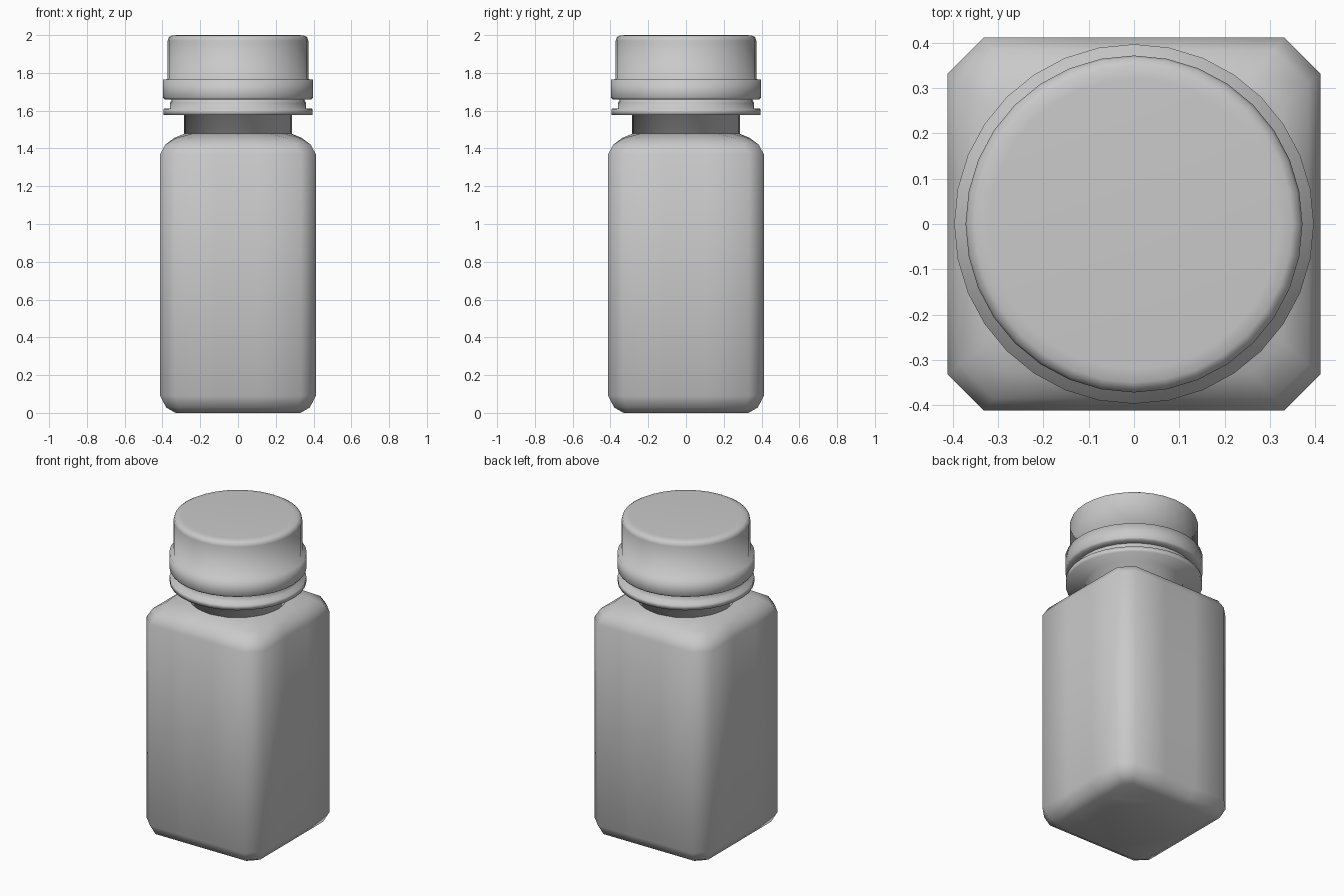
import bpy, bmesh
from math import cos, sin, pi

cube = bpy.data.objects.get("Cube")
if cube:
    bpy.data.objects.remove(cube, do_unlink=True)

grey = bpy.data.materials.new("grey plastic")
grey.use_nodes = True
grey.diffuse_color = (0.588, 0.588, 0.588, 1)
grey.node_tree.nodes["Principled BSDF"].inputs["Base Color"].default_value = grey.diffuse_color


def loft(name, rings):
    """Skin a stack of equal-length rings, cap both ends and smooth it."""
    bm = bmesh.new()
    loops = [[bm.verts.new(p) for p in ring] for ring in rings]
    n = len(loops[0])
    for low, high in zip(loops, loops[1:]):
        for i in range(n):
            j = (i + 1) % n
            bm.faces.new((low[i], low[j], high[j], high[i]))
    bm.faces.new(loops[0][::-1])
    bm.faces.new(loops[-1])
    for face in bm.faces:
        face.smooth = True
    mesh = bpy.data.meshes.new(name)
    bm.to_mesh(mesh)
    bm.free()
    mesh.materials.append(grey)
    bpy.context.collection.objects.link(bpy.data.objects.new(name, mesh))


def circle(r, z, n=32):
    return [(r * cos(2 * pi * i / n), r * sin(2 * pi * i / n), z) for i in range(n)]


def square(half, flat, z, roundness=0):
    """Chamfered square, blended towards a circle by roundness."""
    ring = []
    for side in range(4):
        c, s = cos(side * pi / 2), sin(side * pi / 2)
        for k in range(4):
            a = (side * 4 + k - 1.5) * pi / 8
            x, y = half, flat * (2 * k / 3 - 1)
            px, py = x * c - y * s, x * s + y * c
            ring.append((px + (half * cos(a) - px) * roundness,
                         py + (half * sin(a) - py) * roundness, z))
    return ring


# Square bottle with bevelled base and rounded shoulder
loft("bottle_body", [
    square(0.33, 0.29, 0), square(0.38, 0.315, 0.028), square(0.412, 0.332, 0.09),
    square(0.412, 0.332, 1.37), square(0.385, 0.31, 1.42),
    square(0.34, 0.28, 1.455, 0.2), square(0.285, 0.2, 1.48, 1)])

# Turned parts above the shoulder, as (radius, height) profiles
turned = {
    "neck_with_flange": [(0.285, 1.47), (0.285, 1.577), (0.395, 1.577), (0.395, 1.61),
                         (0.36, 1.612), (0.36, 1.64), (0.345, 1.67)],
    "cap": [(0.36, 1.658), (0.39, 1.66), (0.397, 1.67), (0.397, 1.764), (0.372, 1.767),
            (0.372, 1.97), (0.367, 1.988), (0.35, 1.998), (0.32, 2.0)],
}
for name, profile in turned.items():
    loft(name, [circle(r, z) for r, z in profile])
